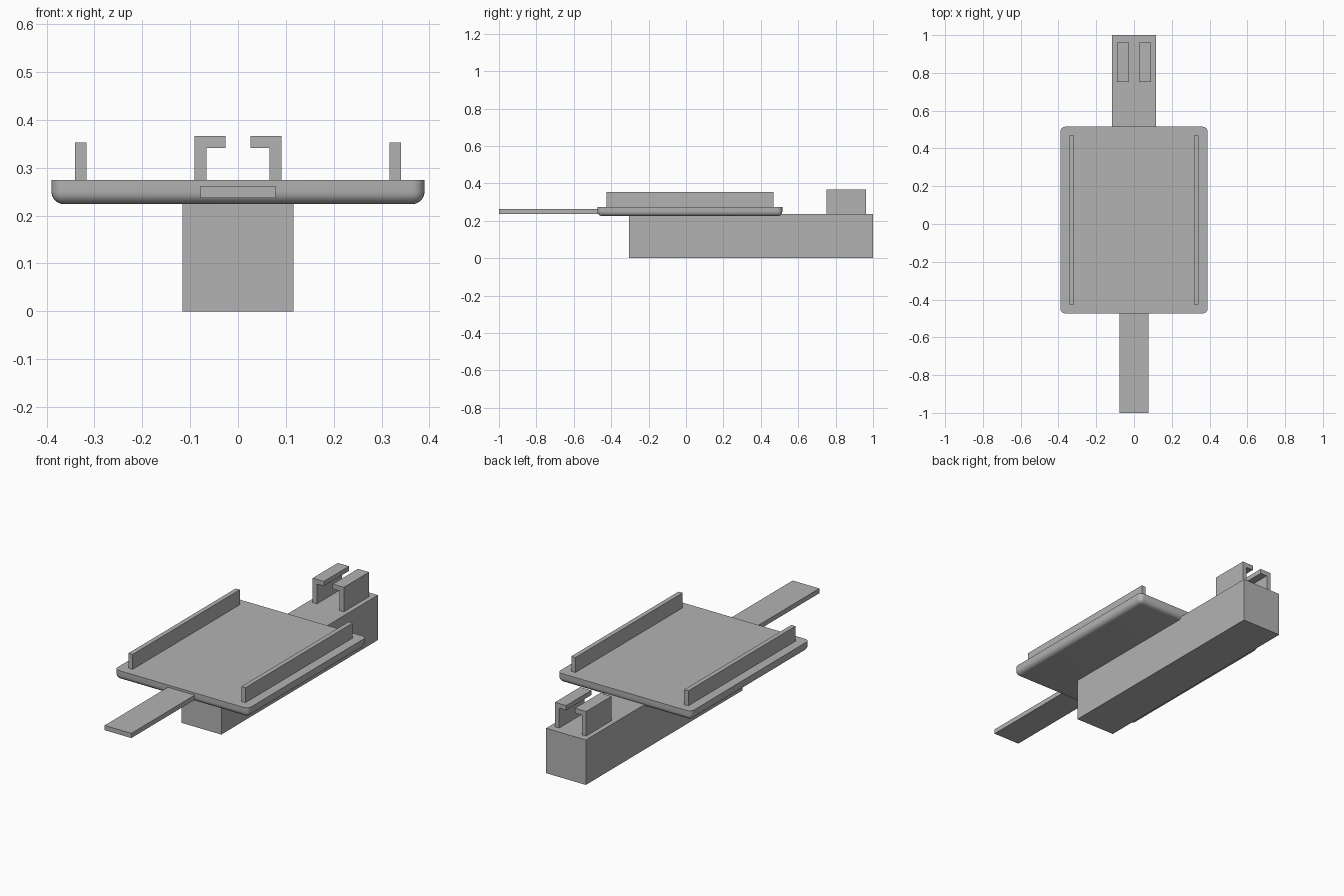
import bpy, bmesh
from math import radians

cube = bpy.data.objects.get("Cube")
if cube:
    bpy.data.objects.remove(cube, do_unlink=True)

grey = bpy.data.materials.new("plain_grey")
grey.use_nodes = True
colour = (0.45, 0.45, 0.45, 1)
grey.diffuse_color = colour
grey.node_tree.nodes["Principled BSDF"].inputs["Base Color"].default_value = colour


def finish(name, bm):
    bmesh.ops.recalc_face_normals(bm, faces=bm.faces)
    mesh = bpy.data.meshes.new(name)
    bm.to_mesh(mesh)
    bm.free()
    mesh.materials.append(grey)
    obj = bpy.data.objects.new(name, mesh)
    bpy.context.collection.objects.link(obj)
    return obj


def prism(name, profile, y0, y1):
    """Extrude an x-z outline from y0 to y1."""
    bm = bmesh.new()
    face = bm.faces.new([bm.verts.new((x, y0, z)) for x, z in profile])
    out = bmesh.ops.extrude_face_region(bm, geom=[face])
    moved = [v for v in out["geom"] if isinstance(v, bmesh.types.BMVert)]
    bmesh.ops.translate(bm, verts=moved, vec=(0, y1 - y0, 0))
    return finish(name, bm)


def box(name, x0, x1, y0, y1, z0, z1):
    return prism(name, [(x0, z0), (x1, z0), (x1, z1), (x0, z1)], y0, y1)


# Long base beam and front tongue
box("base_beam", -0.116, 0.116, -0.305, 1, 0, 0.237)
box("front_tongue", -0.078, 0.078, -1, -0.42, 0.237, 0.262)

# Tray: sharp top rim, rounded corners and underside
tray = box("tray", -0.39, 0.39, -0.473, 0.515, 0.224, 0.274)
bm = bmesh.new()
bm.from_mesh(tray.data)
top = max(v.co.z for v in bm.verts)
edges = [e for e in bm.edges if min(v.co.z for v in e.verts) < top - 0.01]
bmesh.ops.bevel(bm, geom=edges, offset=0.026, segments=6, profile=0.5,
                affect='EDGES', clamp_overlap=True)
bm.to_mesh(tray.data)
bm.free()
bpy.context.view_layer.objects.active = tray
tray.select_set(True)
bpy.ops.object.shade_smooth_by_angle(angle=radians(35))

# Side rails and rear hooked clips, one of each per side
hook = [(0.091, 0.237), (0.091, 0.366), (0.026, 0.366),
        (0.026, 0.341), (0.066, 0.341), (0.066, 0.237)]
for side, s in (("left", 1), ("right", -1)):
    box(side + "_rail", s * 0.317, s * 0.341, -0.425, 0.468, 0.274, 0.353)
    prism(side + "_clip", [(s * x, z) for x, z in hook], 0.752, 0.962)
